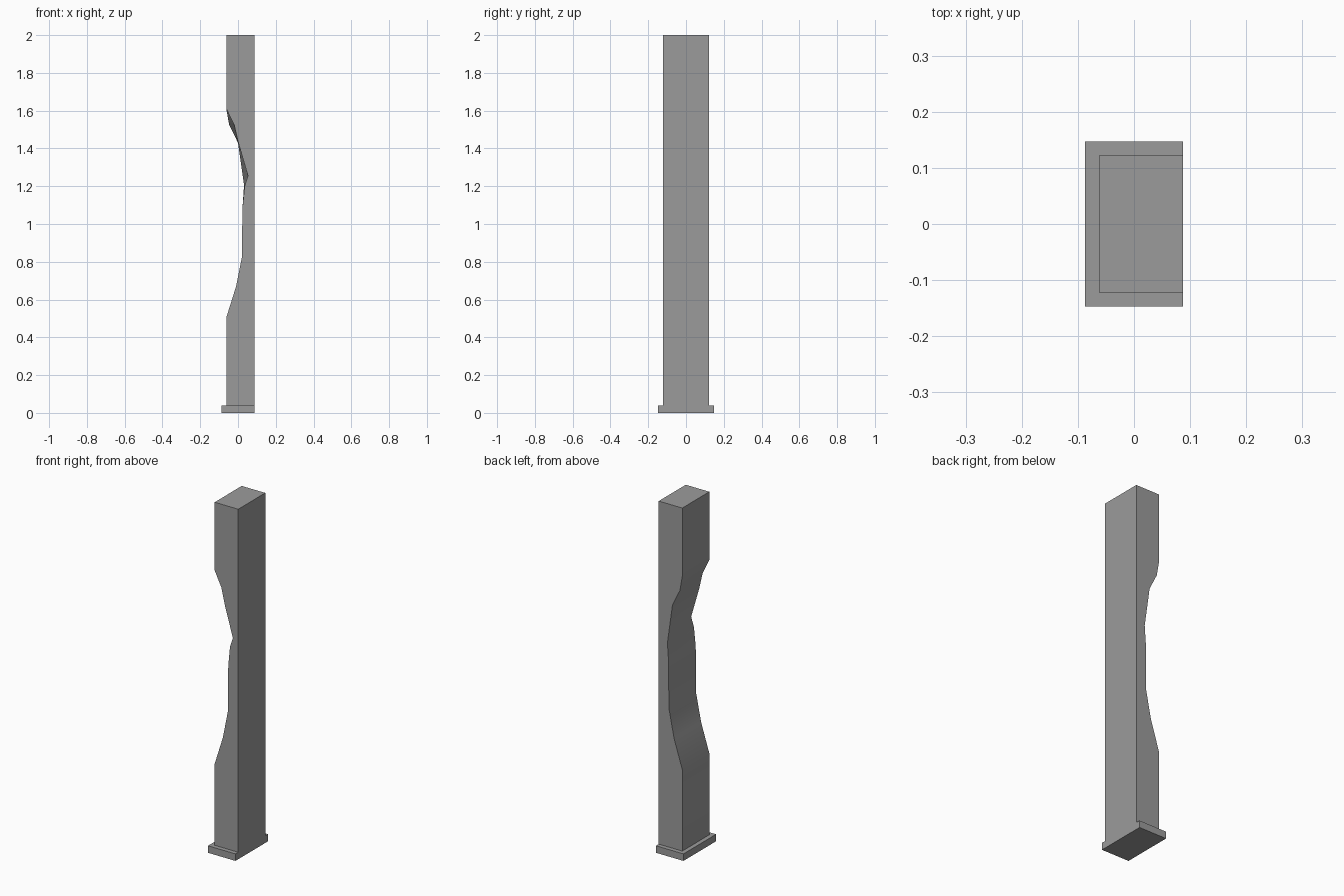
import bpy, bmesh, math

if "Cube" in bpy.data.objects:
    bpy.data.objects.remove(bpy.data.objects["Cube"])

HALF_DEPTH = 0.122
BACK_X = 0.087

# Carved edge outlines (x, z), bottom to top, at the front and rear of the post
FRONT = [(-0.062, 0.04), (-0.062, 0.505), (-0.01, 0.67), (0.022, 0.83), (0.022, 0.96),
         (0.024, 1.09), (0.035, 1.2), (0.053, 1.255), (0.002, 1.43), (-0.02, 1.525),
         (-0.062, 1.61), (-0.062, 2.0)]
REAR = [(-0.062, 0.04), (-0.062, 0.505), (-0.01, 0.67), (0.022, 0.83), (0.024, 0.96),
        (0.024, 1.09), (0.029, 1.16), (0.032, 1.205), (0.0, 1.43), (-0.047, 1.525),
        (-0.062, 1.61), (-0.062, 2.0)]

grey = bpy.data.materials.new("dark_grey")
grey.diffuse_color = (0.33, 0.33, 0.33, 1)
grey.use_nodes = True
grey.node_tree.nodes["Principled BSDF"].inputs["Base Color"].default_value = grey.diffuse_color


def make_object(name, bm):
    bmesh.ops.recalc_face_normals(bm, faces=bm.faces)
    mesh = bpy.data.meshes.new(name)
    bm.to_mesh(mesh)
    bm.free()
    mesh.materials.append(grey)
    obj = bpy.data.objects.new(name, mesh)
    bpy.context.collection.objects.link(obj)
    return obj


# Post: two side outlines joined by ruled strips
bm = bmesh.new()
rings = []
for outline, y in ((FRONT, -HALF_DEPTH), (REAR, HALF_DEPTH)):
    points = outline + [(BACK_X, 2.0), (BACK_X, 0.04)]
    ring = [bm.verts.new((x, y, z)) for x, z in points]
    bm.faces.new(ring)
    rings.append(ring)
front, rear = rings
for i in range(len(front)):
    j = (i + 1) % len(front)
    bm.faces.new((front[i], front[j], rear[j], rear[i]))
post = make_object("carved_post", bm)

# Soft shading across the carved hollow, sharp corners elsewhere
bpy.context.view_layer.objects.active = post
post.select_set(True)
bpy.ops.object.shade_smooth_by_angle(angle=math.radians(40))

# Base plate: flush with the post on its flat side
bm = bmesh.new()
bmesh.ops.create_cube(bm, size=1)
bmesh.ops.scale(bm, vec=(0.174, 0.294, 0.04), verts=bm.verts)
bmesh.ops.translate(bm, vec=(0, 0, 0.02), verts=bm.verts)
make_object("base_plate", bm)
